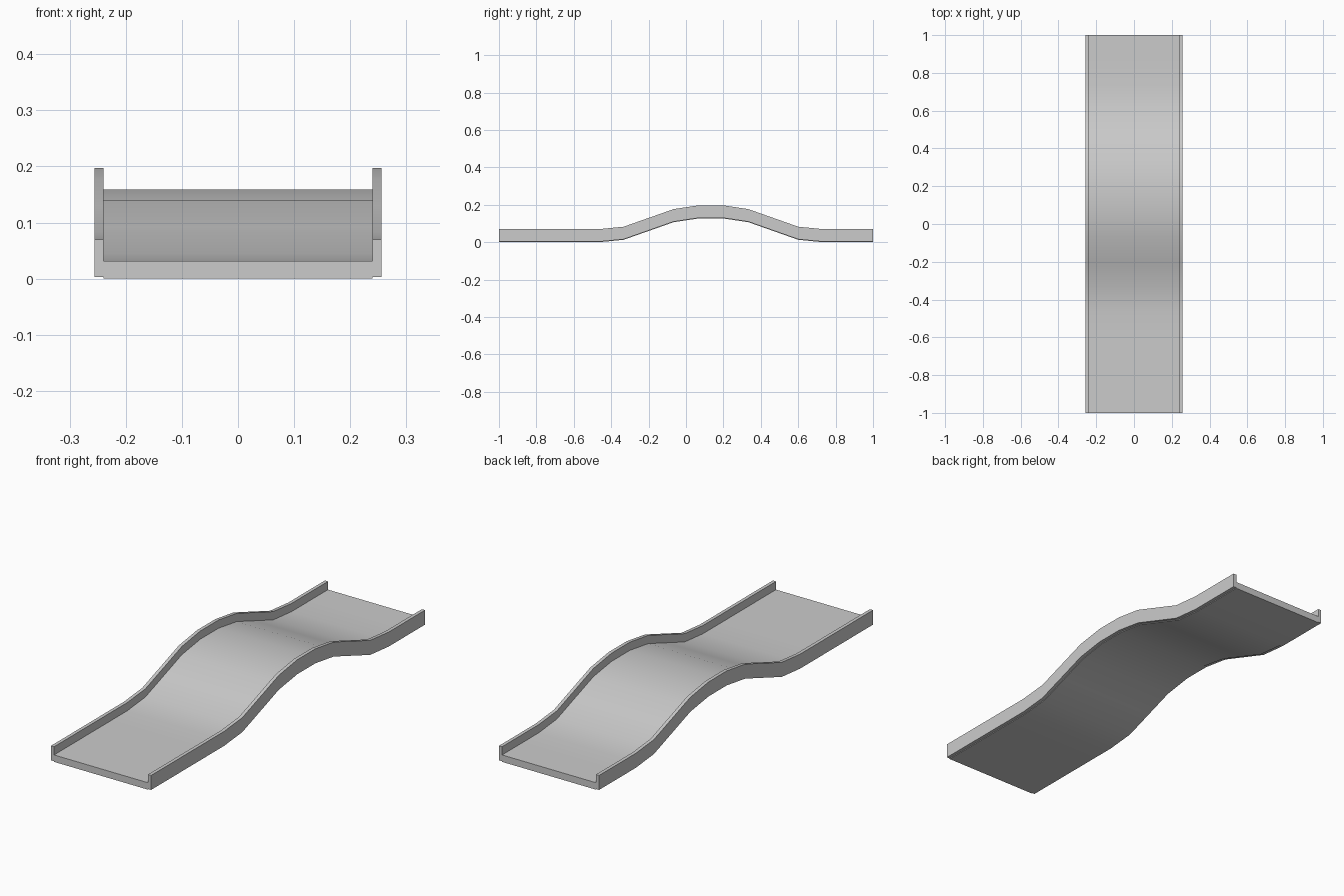
import bpy
import bmesh

if "Cube" in bpy.data.objects:
    bpy.data.objects.remove(bpy.data.objects["Cube"])

# Shared hump profile: 16 evenly spaced stations along y, with height offsets
HUMP = [0.013, 0.06, 0.107, 0.127]
RISE = [0] * 5 + HUMP + HUMP[::-1] + [0] * 3
PATH = [(-1 + 2 * i / 15, z) for i, z in enumerate(RISE)]


def sweep(name, x0, x1, z0, z1):
    """Carry a rectangular section along the hump profile."""
    bm = bmesh.new()
    rings = [[bm.verts.new((x, y, z + dz))
              for x, z in ((x0, z0), (x1, z0), (x1, z1), (x0, z1))]
             for y, dz in PATH]
    for a, b in zip(rings, rings[1:]):
        for i in range(4):
            j = (i + 1) % 4
            bm.faces.new((a[i], a[j], b[j], b[i]))
    bm.faces.new(rings[0])
    bm.faces.new(rings[-1][::-1])
    bmesh.ops.recalc_face_normals(bm, faces=bm.faces)
    mesh = bpy.data.meshes.new(name)
    bm.to_mesh(mesh)
    bm.free()
    obj = bpy.data.objects.new(name, mesh)
    bpy.context.collection.objects.link(obj)
    bpy.ops.object.select_all(action='DESELECT')
    obj.select_set(True)
    bpy.context.view_layer.objects.active = obj
    bpy.ops.object.shade_smooth_by_angle(angle=0.7)
    return obj


# Track bed
sweep("track_bed", -0.24, 0.24, 0, 0.032)

# Side rails, slightly raised off the ground
sweep("left_rail", -0.256, -0.24, 0.003, 0.07)
sweep("right_rail", 0.24, 0.256, 0.003, 0.07)
